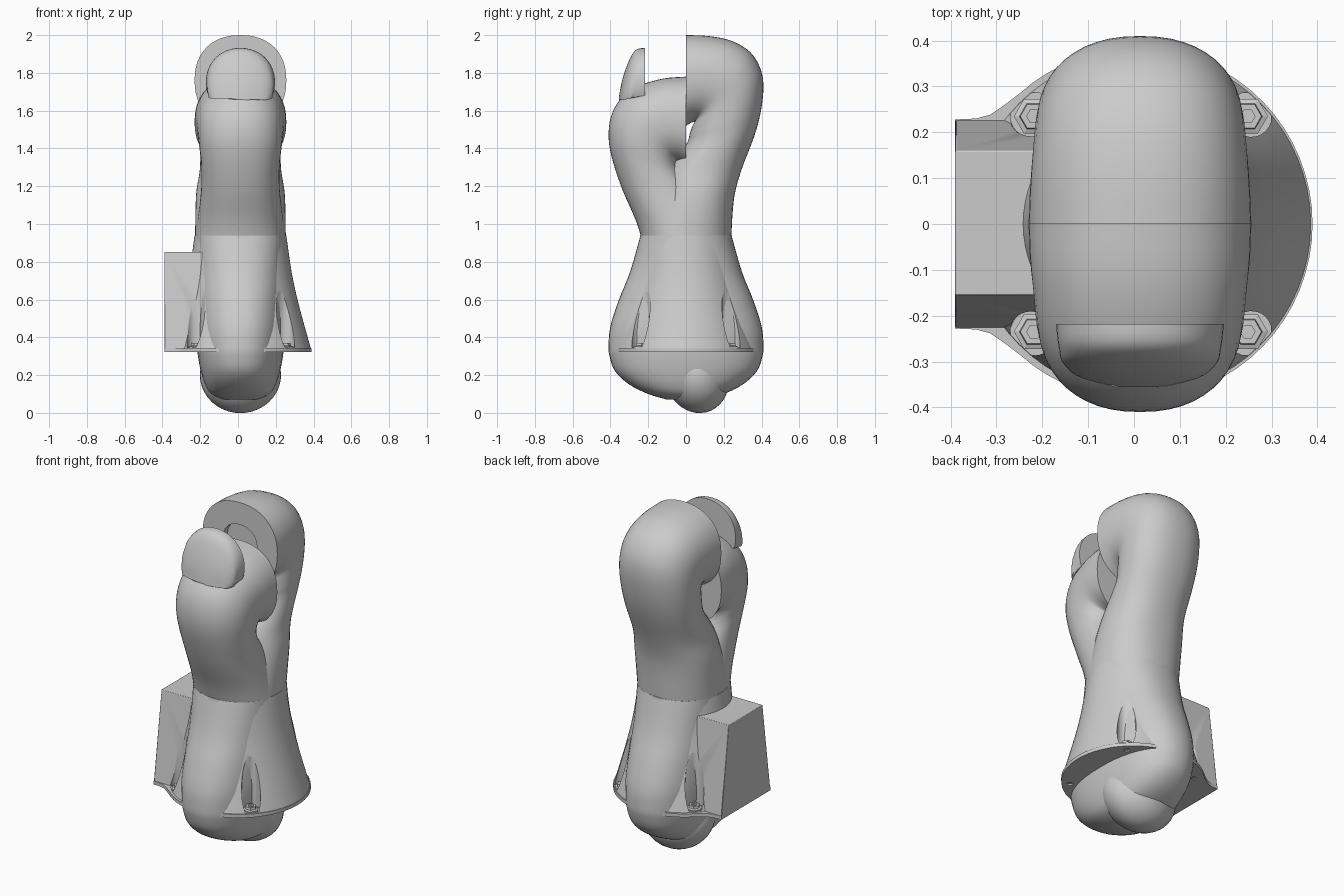
import bpy, bmesh, math
from mathutils import Vector

if "Cube" in bpy.data.objects:
    bpy.data.objects.remove(bpy.data.objects["Cube"])

CX = 0.013


def finish(name, bm, angle=40):
    bmesh.ops.recalc_face_normals(bm, faces=bm.faces)
    me = bpy.data.meshes.new(name)
    bm.to_mesh(me)
    bm.free()
    ob = bpy.data.objects.new(name, me)
    bpy.context.collection.objects.link(ob)
    bpy.ops.object.select_all(action='DESELECT')
    ob.select_set(True)
    bpy.context.view_layer.objects.active = ob
    bpy.ops.object.shade_smooth_by_angle(angle=math.radians(angle))
    return ob


def spline(rows, n=4):
    out = []
    for i in range(len(rows) - 1):
        p = [rows[max(0, min(len(rows) - 1, i + k))] for k in (-1, 0, 1, 2)]
        for s in range(n):
            t = s / n
            out.append([0.5 * (2 * b + (c - a) * t + (2 * a - 5 * b + 4 * c - d) * t * t
                               + (3 * b - a - 3 * c + d) * t ** 3) for a, b, c, d in zip(*p)])
    return out + [list(rows[-1])]


def ring(o, i, a, p=2.25, seg=48):
    """Superellipse between outer and inner points in the yz plane, half width a in x."""
    o, i = Vector((0, *o)), Vector((0, *i))
    mid, h, pts = (o + i) / 2, (o - i) / 2, []
    for k in range(seg):
        t = 2 * math.pi * k / seg
        c, s = math.cos(t), math.sin(t)
        u = math.copysign(abs(c) ** (2 / p), c)
        v = math.copysign(abs(s) ** (2 / p), s)
        pts.append(mid + h * u + Vector((CX + a * v, 0, 0)))
    return pts


def loft(name, rings, angle=40):
    bm = bmesh.new()
    vs = [[bm.verts.new(p) for p in r] for r in rings]
    n = len(vs[0])
    for a, b in zip(vs, vs[1:]):
        for k in range(n):
            bm.faces.new((a[k], a[(k + 1) % n], b[(k + 1) % n], b[k]))
    bm.faces.new(vs[0])
    bm.faces.new(vs[-1])
    return finish(name, bm, angle)


def prism(name, bottom, top):
    return loft(name, [[Vector(p) for p in bottom], [Vector(p) for p in top]], 30)


def circle(x, y, z, r, n):
    return [(x + r * math.cos(2 * math.pi * k / n), y + r * math.sin(2 * math.pi * k / n), z)
            for k in range(n)]


def cut(ob, cutter):
    m = ob.modifiers.new("cut", 'BOOLEAN')
    m.operation, m.solver, m.object = 'DIFFERENCE', 'EXACT', cutter
    bpy.context.view_layer.objects.active = ob
    bpy.ops.object.modifier_apply(modifier=m.name)
    bpy.data.objects.remove(cutter)


# rear fork elbow: outer y,z / inner y,z / half width
rear = [(0, 2.0, 0, 1.52, .243), (.12, 1.995, .025, 1.535, .24), (.24, 1.97, .04, 1.54, .235),
        (.34, 1.91, .045, 1.54, .23), (.395, 1.82, .04, 1.53, .225), (.41, 1.72, .03, 1.51, .222),
        (.395, 1.59, .02, 1.48, .218), (.36, 1.46, 0, 1.42, .212), (.295, 1.29, -.1, 1.29, .215),
        (.255, 1.14, -.14, 1.17, .235), (.24, .94, -.24, .94, .24)]
rings = [ring(r[:2], r[2:4], r[4]) for r in spline(rear)]
lip = ring((0, 1.87), (0, 1.65), .11)
pocket = [p + Vector((0, .04, 0)) for p in lip]
loft("rear_elbow", [pocket, lip] + rings)

# front fork elbow, lower
front = [(0, 1.78, 0, 1.30, .243), (-.12, 1.77, -.025, 1.315, .24), (-.24, 1.735, -.04, 1.32, .233),
         (-.33, 1.68, -.045, 1.32, .228), (-.39, 1.59, -.04, 1.31, .222), (-.41, 1.48, -.03, 1.29, .215),
         (-.395, 1.36, 0, 1.25, .207), (-.34, 1.19, .08, 1.17, .208), (-.27, 1.03, .17, 1.05, .225),
         (-.24, .94, .24, .94, .24)]
loft("front_elbow", [ring(r[:2], r[2:4], r[4]) for r in spline(front)])

# half-dome cover on the front elbow
cover = [(-.218, 1.75, .182, .183), (-.25, 1.748, .18, .18), (-.275, 1.735, .177, .176),
         (-.30, 1.70, .17, .17), (-.33, 1.645, .145, .14), (-.347, 1.61, .11, .09),
         (-.356, 1.59, .075, .05)]
crings = []
for y, z, h, a in spline(cover, 3):
    crings.append([Vector((p.x, p.y, max(p.z, 1.655 + .2 * max(0, y + .33) + .0002 * k)))
                   for k, p in enumerate(ring((y, z + h), (y, z - h), a, 2.1))])
loft("elbow_cover", crings)

# lower housing with front and rear lobes: z, half y, half x
body = [(.07, .1, .09), (.1, .2, .155), (.15, .3, .188), (.22, .375, .21), (.3, .405, .225),
        (.36, .41, .23), (.46, .4, .235), (.6, .355, .235), (.75, .295, .235), (.94, .241, .24)]
loft("lower_housing", [ring((h, z), (-h, z), a) for z, h, a in spline(body)])

# rounded bottom bulge
bm = bmesh.new()
bmesh.ops.create_uvsphere(bm, u_segments=40, v_segments=20, radius=1)
for v in bm.verts:
    v.co = Vector((CX + .215 * v.co.x, .055 + .175 * v.co.y, .2 + .2 * v.co.z - .02 * v.co.y))
    v.co.z = max(v.co.z, 0)
finish("bottom_bulge", bm)

# bell-shaped skirt
bell = spline([(.33, .376), (.45, .342), (.6, .302), (.75, .27), (.94, .243)])
skirt = loft("skirt", [[Vector(p) for p in circle(CX, 0, z, r, 64)] for z, r in bell])

# mounting flange: round on one side, widened to a straight edge on the other
outline = []
for k in range(49):
    t = math.radians(-132 + 264 * k / 48)
    outline.append((CX * .5 + .383 * math.cos(t), .383 * math.sin(t)))
foot = [(-.285, .258), (-.315, .238), (-.345, .23), (-.39, .228)]
outline += foot + [(x, -y) for x, y in reversed(foot)]
flange = prism("flange", [(x, y, .322) for x, y in outline], [(x, y, .342) for x, y in outline])

# side connector box, wider at the base
box = prism("connector_box",
            [(-.39, -.228, .325), (0, -.228, .325), (0, .228, .325), (-.39, .228, .325)],
            [(-.39, -.155, .852), (0, -.155, .852), (0, .16, .852), (-.39, .16, .852)])
bev = box.modifiers.new("soft_edges", 'BEVEL')
bev.width, bev.segments = .008, 2

# four bolt pockets, holes and hexagonal nuts
for sx, bx in ((1, .248), (-1, -.218)):
    for sy in (1, -1):
        by = .235 * sy
        for part in (skirt, box):
            cut(part, prism("pocket_cutter", circle(bx, by, .345, .052, 24),
                            circle(bx + .01 * sx, by * 1.04, .9, .045, 24)))
        cut(flange, prism("hole_cutter", circle(bx, by, .2, .016, 12), circle(bx, by, .5, .016, 12)))
        nut = [circle(bx, by, z, r, 6) for z, r in
               ((.34, .016), (.34, .044), (.352, .044), (.356, .032), (.37, .03), (.37, .016))]
        bm = bmesh.new()
        vs = [[bm.verts.new(p) for p in r] for r in nut]
        for a, b in zip(vs, vs[1:] + vs[:1]):
            for k in range(6):
                bm.faces.new((a[k], a[(k + 1) % 6], b[(k + 1) % 6], b[k]))
        finish("nut", bm, 20)

for part in (skirt, box, flange):
    bpy.ops.object.select_all(action='DESELECT')
    part.select_set(True)
    bpy.context.view_layer.objects.active = part
    bpy.ops.object.shade_smooth_by_angle(angle=math.radians(35))
